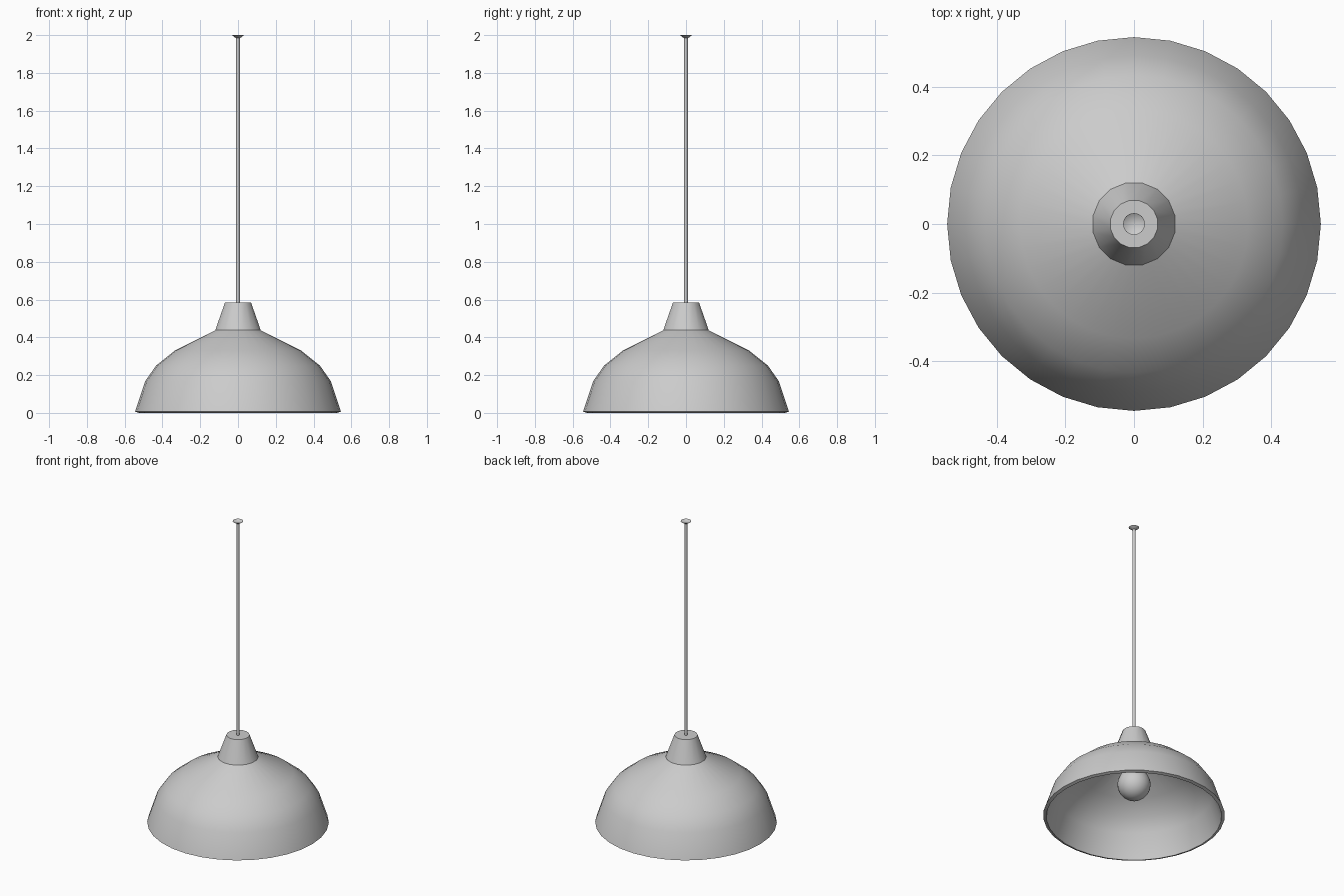
import bpy, bmesh, math

if "Cube" in bpy.data.objects:
    bpy.data.objects.remove(bpy.data.objects["Cube"])


def lathe(name, profile, sides, closed=False, turn=0.0, smooth=40):
    """Revolve (radius, height) points around z; a radius of 0 makes a pole."""
    bm = bmesh.new()
    rings = []
    for r, z in profile:
        if r == 0:
            rings.append([bm.verts.new((0, 0, z))] * sides)
        else:
            rings.append([bm.verts.new((r * math.cos(a), r * math.sin(a), z))
                          for a in (2 * math.pi * (i + turn) / sides for i in range(sides))])
    pairs = list(zip(rings, rings[1:]))
    if closed:
        pairs.append((rings[-1], rings[0]))
    for low, high in pairs:
        for i in range(sides):
            j = (i + 1) % sides
            corners = list(dict.fromkeys((low[i], low[j], high[j], high[i])))
            bm.faces.new(corners)
    bmesh.ops.recalc_face_normals(bm, faces=bm.faces)
    mesh = bpy.data.meshes.new(name)
    bm.to_mesh(mesh)
    bm.free()
    obj = bpy.data.objects.new(name, mesh)
    bpy.context.collection.objects.link(obj)
    bpy.ops.object.select_all(action='DESELECT')
    obj.select_set(True)
    bpy.context.view_layer.objects.active = obj
    bpy.ops.object.shade_smooth_by_angle(angle=math.radians(smooth))
    return obj


# Domed shade: outer skin up, inner skin back down, slanted rim
outer = [(0.545, 0.007), (0.492, 0.167), (0.434, 0.25), (0.334, 0.33), (0.115, 0.44)]
inner = [(0.105, 0.422), (0.325, 0.312), (0.42, 0.237), (0.474, 0.158), (0.526, 0.0)]
lathe("shade", outer + inner, 32, closed=True)

# Tapered neck on top of the shade
lathe("neck", [(0, 0.44), (0.122, 0.44), (0.07, 0.585), (0, 0.585)], 16, turn=0.5)

# Hanging cord
lathe("cord", [(0, 0.57), (0.01, 0.57), (0.01, 1.99), (0, 1.99)], 12)

# Small flared ceiling cap, hollow on top
lathe("ceiling_cap", [(0, 1.984), (0.012, 1.984), (0.032, 2.0), (0.02, 1.992), (0, 1.99)], 16)

# Bulb: round globe tapering up into a narrow base
globe = [(0.1 * math.sin(math.radians(a)), 0.22 - 0.1 * math.cos(math.radians(a)))
         for a in range(15, 121, 15)]
lathe("bulb", [(0, 0.12)] + globe + [(0.06, 0.32), (0.045, 0.36), (0.045, 0.44), (0, 0.44)], 24)
